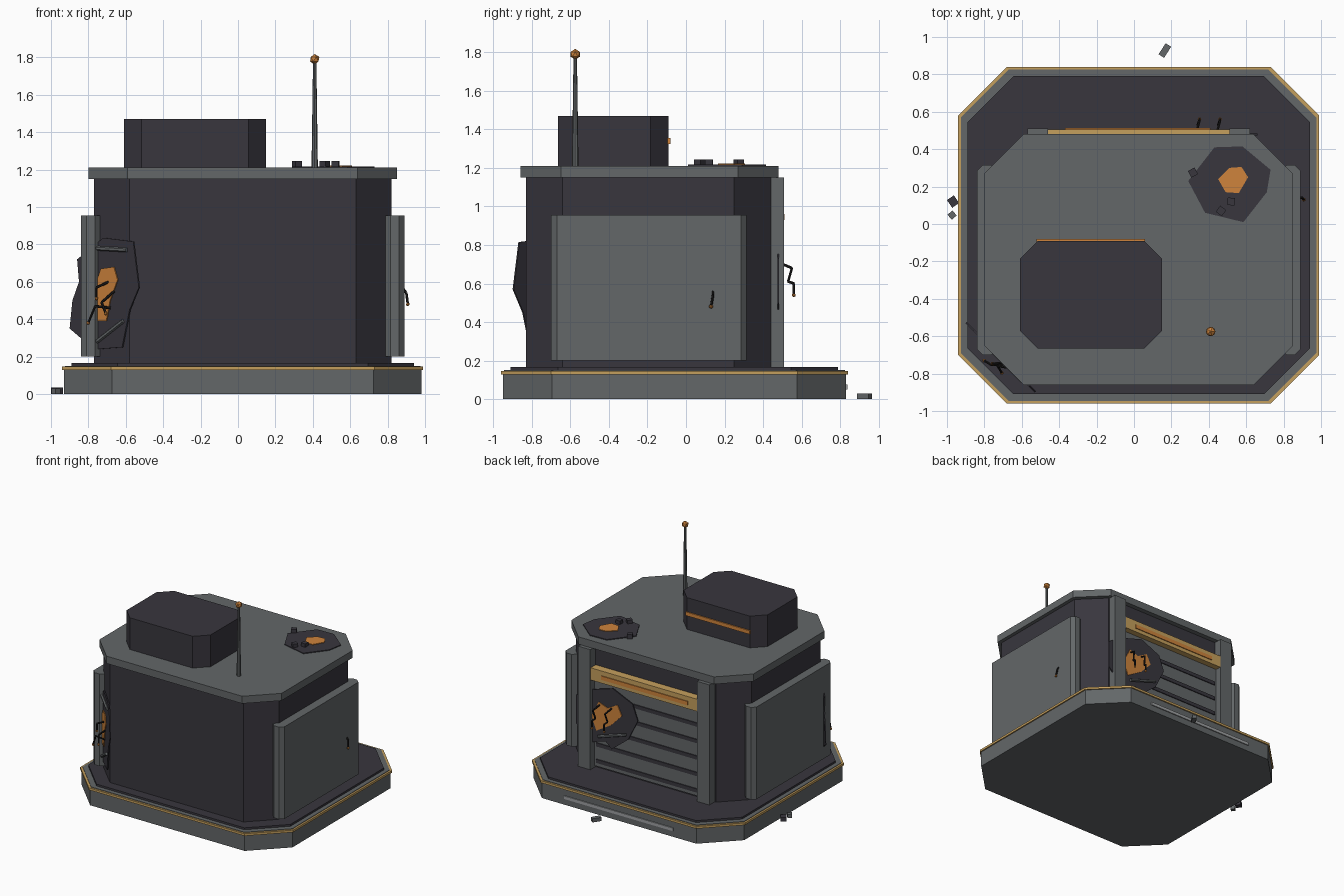
import bpy
import bmesh
from mathutils import Matrix, Vector

default_cube = bpy.data.objects.get("Cube")
if default_cube:
    bpy.data.objects.remove(default_cube, do_unlink=True)


def material(name, *rgb):
    mat = bpy.data.materials.new(name)
    mat.use_nodes = True
    mat.diffuse_color = (*rgb, 1)
    mat.node_tree.nodes["Principled BSDF"].inputs["Base Color"].default_value = (*rgb, 1)
    return mat


GRAY = material("steel gray", .125, .135, .14)
DARK = material("dark plum", .04, .037, .048)
GOLD = material("brass trim", .56, .35, .11)
ORANGE = material("glowing orange", .62, .23, .045)
PALE = material("pale strip", .34, .35, .36)
BLACK = material("black wire", .012, .011, .011)

MID_X = .026
UP = Vector((0, 0, 1))


def finish(name, bm, mat):
    bmesh.ops.recalc_face_normals(bm, faces=bm.faces)
    mesh = bpy.data.meshes.new(name)
    bm.to_mesh(mesh)
    bm.free()
    mesh.materials.append(mat)
    obj = bpy.data.objects.new(name, mesh)
    bpy.context.collection.objects.link(obj)
    return obj


def plate(name, points, mat, origin, across, upward, depth):
    """Extrude a flat outline drawn in the plane of two direction vectors."""
    bm = bmesh.new()
    origin, across, upward = Vector(origin), Vector(across), Vector(upward)
    face = bm.faces.new([bm.verts.new(origin + across * u + upward * v) for u, v in points])
    grown = bmesh.ops.extrude_face_region(bm, geom=[face])["geom"]
    verts = [v for v in grown if isinstance(v, bmesh.types.BMVert)]
    bmesh.ops.translate(bm, verts=verts, vec=across.cross(upward) * depth)
    return finish(name, bm, mat)


def chamfered(name, xs, ys, zs, cut, mat):
    """Upright block with its four vertical corners cut off."""
    (x0, x1), (y0, y1), c = xs, ys, cut
    outline = [(x0 + c, y0), (x1 - c, y0), (x1, y0 + c), (x1, y1 - c),
               (x1 - c, y1), (x0 + c, y1), (x0, y1 - c), (x0, y0 + c)]
    return plate(name, outline, mat, UP * zs[0], (1, 0, 0), (0, 1, 0), zs[1] - zs[0])


def box(name, xs, ys, zs, mat, turn=0):
    bm = bmesh.new()
    lows, highs = Vector((xs[0], ys[0], zs[0])), Vector((xs[1], ys[1], zs[1]))
    place = Matrix.Translation((lows + highs) / 2) @ Matrix.Rotation(turn, 4, "Z")
    bmesh.ops.create_cube(bm, size=1, matrix=place @ Matrix.Diagonal((*(highs - lows), 1)))
    return finish(name, bm, mat)


def rod(name, start, end, mat, r_start, r_end=None, sides=6):
    start, end = Vector(start), Vector(end)
    run = end - start
    place = Matrix.Translation((start + end) / 2) @ run.to_track_quat("Z", "Y").to_matrix().to_4x4()
    bm = bmesh.new()
    bmesh.ops.create_cone(bm, cap_ends=True, segments=sides, radius1=r_start,
                          radius2=r_end or r_start, depth=run.length, matrix=place)
    return finish(name, bm, mat)


def ball(name, centre, radius, mat):
    bm = bmesh.new()
    bmesh.ops.create_icosphere(bm, subdivisions=1, radius=radius,
                               matrix=Matrix.Translation(centre))
    return finish(name, bm, mat)


def wire(name, path):
    """Bent loose wire ending in a glowing tip."""
    for i, (a, b) in enumerate(zip(path, path[1:])):
        rod(f"{name}_{i + 1}", a, b, BLACK, .007)
    ball(name + "_tip", path[-1], .011, ORANGE)


# Plinth with trim and deck
chamfered("plinth", (-.93, .98), (-.95, .83), (0, .135), .255, GRAY)
chamfered("plinth_trim", (-.94, .99), (-.96, .84), (.128, .146), .26, GOLD)
chamfered("plinth_rim", (-.925, .975), (-.945, .825), (.135, .15), .255, GRAY)
chamfered("deck", (-.89, .94), (-.91, .79), (.14, .166), .245, DARK)
box("plinth_light_strip", (-.47, .52), (.825, .838), (.05, .075), PALE)

# Main body and roof
chamfered("body", (-.77, .82), (-.83, .44), (.16, 1.15), .19, DARK)
chamfered("roof", (-.80, .85), (-.86, .48), (1.15, 1.21), .21, GRAY)
chamfered("roof_housing", (-.61, .15), (-.665, -.09), (1.21, 1.47), .095, DARK)
box("housing_strip", (-.52, .06), (-.095, -.081), (1.325, 1.355), ORANGE)

# Antenna
rod("antenna_mast", (.41, -.575, 1.21), (.41, -.575, 1.78), GRAY, .017, .009, 8)
ball("antenna_tip", (.41, -.575, 1.79), .028, ORANGE)

# Side armour and rear posts, mirrored about the middle
for side, label in ((1, "left"), (-1, "right")):
    def span(a, b):
        return sorted((MID_X + side * a, MID_X + side * b))
    chamfered(label + "_side_panel", span(.76, .865), (-.70, .315), (.2, .955), .03, GRAY)
    box(label + "_rear_post", span(.485, .595), (.43, .51), (.16, 1.15), GRAY)

# Rear shutter with lintel
box("shutter", (-.47, .52), (.43, .455), (.18, .92), GRAY)
for i in range(5):
    z = .225 + i * .135
    box(f"shutter_groove_{i + 1}", (-.44, .49), (.45, .463), (z - .015, z + .015), DARK)
box("lintel", (-.465, .515), (.43, .505), (.9, 1.0), GOLD)
box("lintel_light", (-.37, .41), (.5, .512), (.93, .962), ORANGE)

# Damage on the front right corner
diagonal = Vector((1, -1, 0)).normalized()
outward = diagonal.cross(UP)
corner = Vector((-.7075, -.7075, 0)) + outward * .002


def on_corner(x, z, out=0):
    return corner + diagonal * (x + .715) * 2 ** .5 + UP * z + outward * out


def corner_plate(name, outline, mat, out, depth):
    points = [((x + .715) * 2 ** .5, z) for x, z in outline]
    plate(name, points, mat, corner + outward * out, diagonal, UP, depth)


corner_plate("corner_scorch", [(-.72, .835), (-.56, .815), (-.53, .57), (-.58, .45), (-.62, .25),
                               (-.75, .24), (-.83, .29), (-.9, .35), (-.885, .5), (-.85, .6),
                               (-.86, .72)], DARK, 0, .009)
corner_plate("corner_glow", [(-.73, .67), (-.66, .68), (-.64, .61), (-.68, .5), (-.7, .39),
                             (-.76, .39), (-.77, .47), (-.765, .56)], ORANGE, .009, .006)
rod("corner_strut_upper", on_corner(-.77, .78, .015), on_corner(-.59, .77, .015), GRAY, .012)
rod("corner_strut_lower", on_corner(-.75, .28, .015), on_corner(-.61, .39, .015), GRAY, .012)
wire("corner_wire_a", [on_corner(-.69, .6, .01), on_corner(-.72, .57, .06), on_corner(-.72, .51, .06)])
wire("corner_wire_b", [on_corner(-.68, .46, .01), on_corner(-.72, .47, .07), on_corner(-.75, .38, .08)])
wire("corner_wire_c", [on_corner(-.66, .55, .01), on_corner(-.7, .49, .05), on_corner(-.67, .43, .06)])

# Damage on the rear shutter
back = {"across": (-1, 0, 0), "upward": UP}
plate("rear_scorch", [(-.66, .73), (-.525, .81), (-.326, .87), (-.147, .79), (-.1, .665), (-.185, .49),
                      (-.336, .37), (-.39, .42), (-.525, .38), (-.66, .5)],
      DARK, (0, .474, 0), depth=.009, **back)
plate("rear_glow", [(-.515, .6), (-.45, .73), (-.37, .7), (-.28, .75), (-.24, .67), (-.336, .57),
                    (-.47, .49)], ORANGE, (0, .483, 0), depth=.006, **back)
for x, label in ((.34, "a"), (.45, "b")):
    wire("rear_wire_" + label, [(x - .01, .48, .71), (x + .01, .55, .68), (x, .53, .61),
                                (x + .01, .56, .6), (x + .01, .56, .54)])
rod("rear_strut", (.45, .495, .45), (.2, .495, .53), GRAY, .012)

# Damage and rubble on the roof
flat = {"across": (1, 0, 0), "upward": (0, 1, 0)}
plate("roof_scorch", [(.43, .41), (.58, .415), (.73, .29), (.71, .17), (.585, .01), (.38, .06),
                      (.29, .23)], DARK, (0, 0, 1.208), depth=.009, **flat)
plate("roof_glow", [(.45, .24), (.51, .3), (.575, .305), (.61, .25), (.56, .165), (.49, .17)],
      ORANGE, (0, 0, 1.217), depth=.005, **flat)
for i, (x, y) in enumerate(((.315, .275), (.52, .12), (.465, .07))):
    box(f"roof_rubble_{i + 1}", (x - .02, x + .02), (y - .02, y + .02), (1.21, 1.245), DARK, .5 + i)

# Loose wire on the left panel
wire("panel_wire", [(.885, .14, .56), (.9, .14, .54), (.908, .13, .48)])

# Rubble on the ground
box("ground_rubble_back", (.13, .2), (.91, .945), (0, .03), GRAY, 1)
box("ground_rubble_dark", (-.99, -.945), (.095, .145), (0, .035), DARK, .6)
box("ground_rubble_small", (-.99, -.955), (.03, .065), (0, .03), GRAY, .7)
